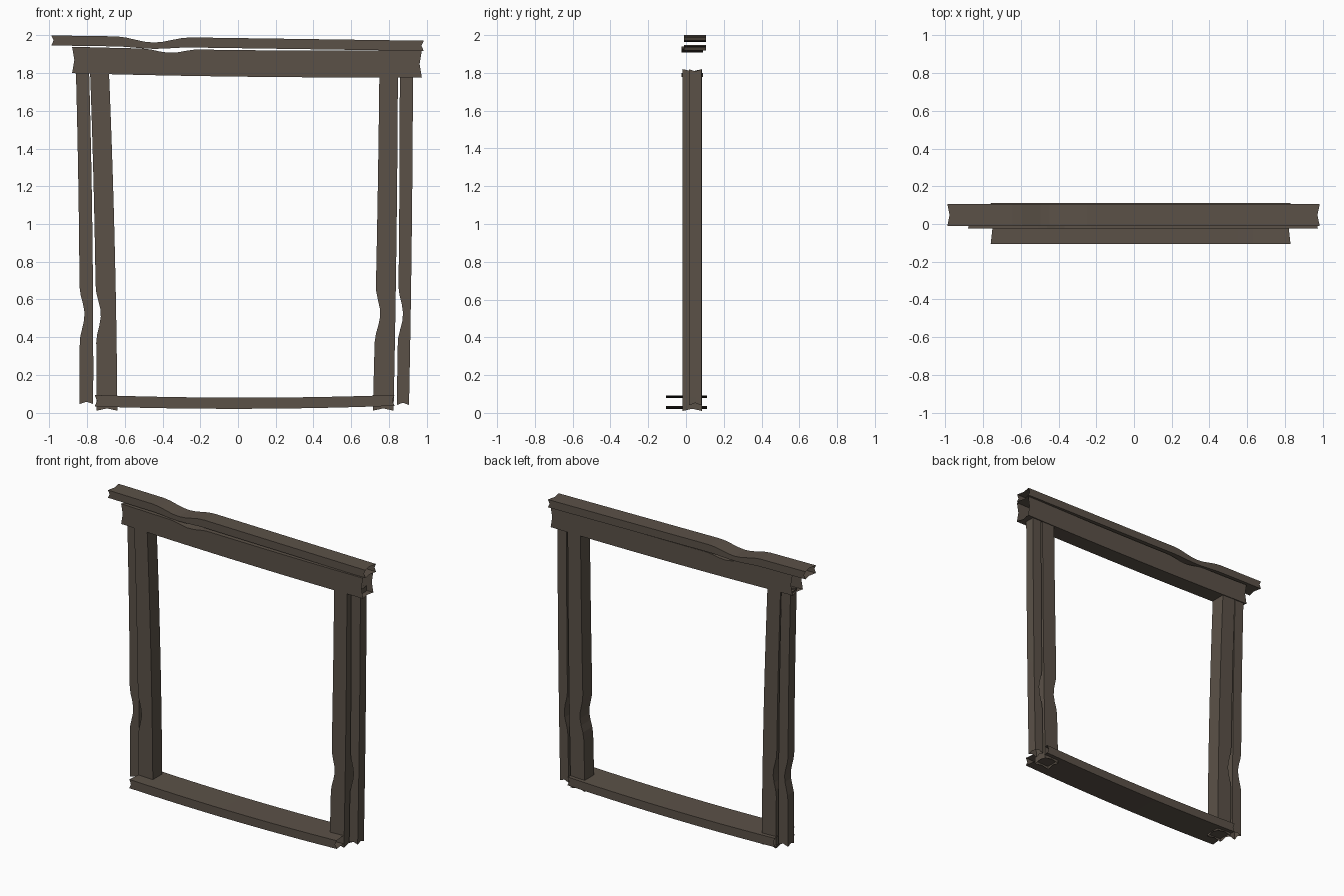
import bpy
import bmesh
from math import cos, pi
from mathutils import Vector

cube = bpy.data.objects.get("Cube")
if cube:
    bpy.data.objects.remove(cube, do_unlink=True)

wood = bpy.data.materials.new("weathered_brown_wood")
color = (0.105, 0.083, 0.064, 1)
wood.diffuse_color = color
wood.use_nodes = True
wood.node_tree.nodes["Principled BSDF"].inputs["Base Color"].default_value = color

STEPS = 40
CHIP = 0.012


def mix(pair, t):
    """Blend from the first to the second value of a pair."""
    return pair[0] + (pair[1] - pair[0]) * t


def dent(position, centre, reach):
    """Smooth worn hollow, strongest at its centre and zero beyond its reach."""
    distance = min(abs(position - centre) / reach, 1)
    return (1 + cos(pi * distance)) / 2


def plank(name, axis, span, depth, low, high, bow=0, worn=(0, 0), centre=0, reach=1):
    """Hollow, open-ended plank along an axis.

    low and high give both long edges at the start and the end of the span,
    bow bends the middle, and worn shifts each edge inside the hollow.
    """
    bm = bmesh.new()
    front, back = depth
    middle = (front + back) / 2
    rings = []
    for step in range(STEPS + 1):
        t = step / STEPS
        position = mix(span, t)
        hollow = dent(position, centre, reach)
        bend = bow * (1 - (2 * t - 1) ** 2)
        bottom = mix(low, t) + bend + worn[0] * hollow
        top = mix(high, t) + bend + worn[1] * hollow
        centre_line = (bottom + top) / 2
        section = [(front, bottom), (middle, bottom), (back, bottom), (back, centre_line),
                   (back, top), (middle, top), (front, top), (front, centre_line)]
        # Splintered ends: the corners stick out past the middles of the sides
        inward = (step == 0) - (step == STEPS)
        ring = []
        for k, (y, edge) in enumerate(section):
            along = position + inward * CHIP * (k % 2)
            place = (edge, y, along) if axis == "z" else (along, y, edge)
            ring.append(bm.verts.new(Vector(place)))
        rings.append(ring)

    # Wind the sides so that they face outwards for either axis
    for start, end in zip(rings, rings[1:]):
        for k in range(len(start)):
            n = (k + 1) % len(start)
            corners = [start[k], start[n], end[n], end[k]]
            bm.faces.new(corners if axis == "x" else corners[::-1])
    bm.normal_update()
    front_face = min(bm.faces, key=lambda face: face.calc_center_median().y)
    if front_face.normal.y > 0:
        bmesh.ops.reverse_faces(bm, faces=bm.faces)

    mesh = bpy.data.meshes.new(name)
    bm.to_mesh(mesh)
    bm.free()
    mesh.materials.append(wood)
    bpy.context.collection.objects.link(bpy.data.objects.new(name, mesh))


# Top boards, worn down along the seam between them
plank("cap_board", "x", span=(-0.99, 0.985), depth=(-0.01, 0.105),
      low=(1.947, 1.918), high=(2, 1.972), worn=(-0.01, -0.03), centre=-0.45, reach=0.2)
plank("lintel", "x", span=(-0.88, 0.975), depth=(-0.023, 0.09),
      low=(1.8, 1.778), high=(1.94, 1.92), bow=-0.008,
      worn=(0, -0.02), centre=-0.36, reach=0.15)

# Upright posts, each with a worn hollow low on the edge facing -x
inner_depth = (-0.018, 0.085)
outer_depth = (0.015, 0.083)
wear = dict(worn=(0.026, 0), centre=0.52, reach=0.15)
plank("right_inner_post", "z", span=(0.01, 1.82), depth=inner_depth,
      low=(-0.75, -0.785), high=(-0.64, -0.685), bow=0.008, **wear)
plank("right_outer_post", "z", span=(0.045, 1.82), depth=outer_depth,
      low=(-0.84, -0.86), high=(-0.768, -0.79), bow=0.007, **wear)
plank("left_inner_post", "z", span=(0.01, 1.82), depth=inner_depth,
      low=(0.715, 0.75), high=(0.825, 0.848), bow=0.004, **wear)
plank("left_outer_post", "z", span=(0.04, 1.82), depth=outer_depth,
      low=(0.842, 0.858), high=(0.907, 0.928), bow=0.004, **wear)

# Sagging sill
plank("sill", "x", span=(-0.76, 0.83), depth=(-0.105, 0.112),
      low=(0.032, 0.036), high=(0.093, 0.093), bow=-0.014)
